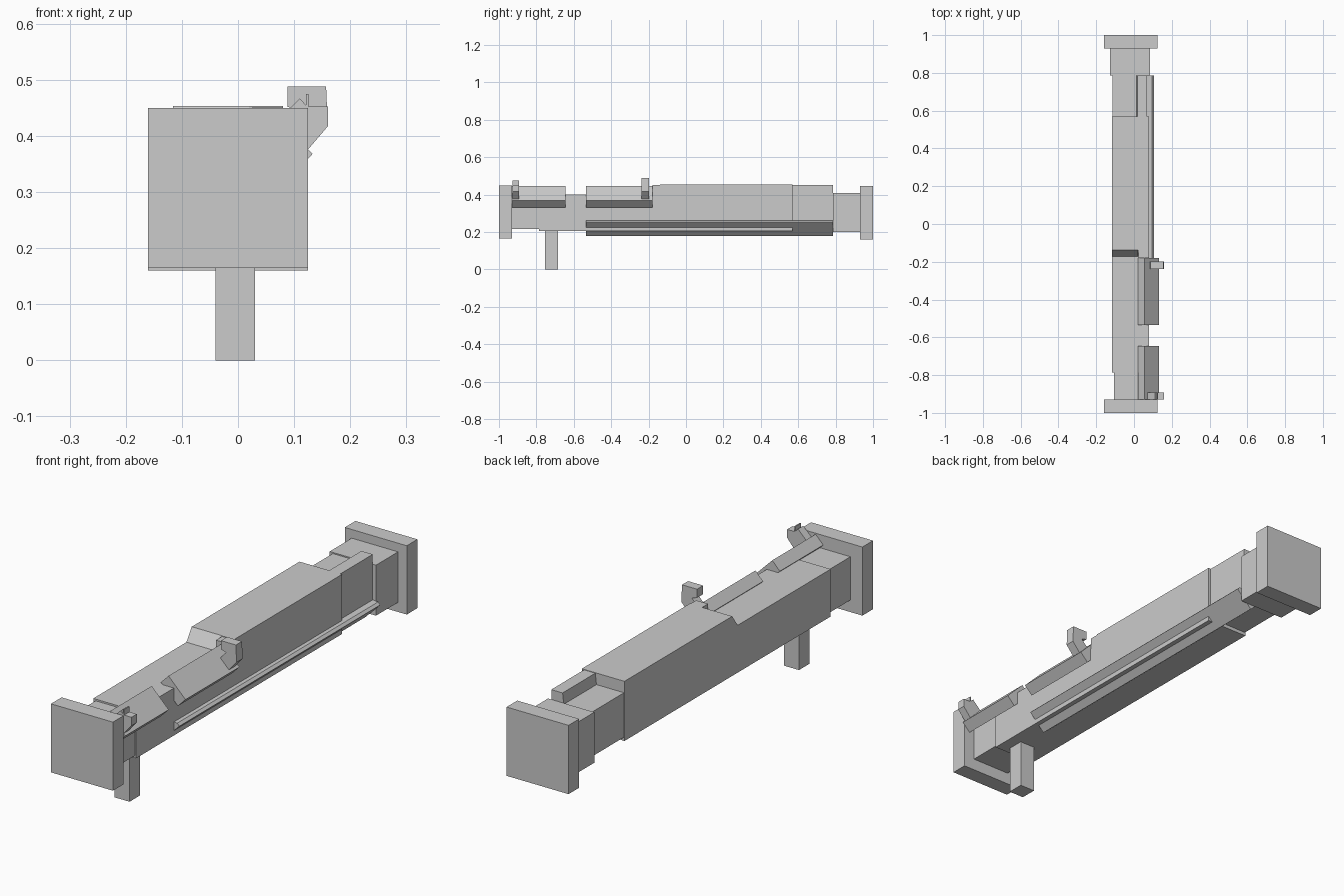
import bpy


def prism(name, profile, start, end, axis='y'):
    """Extrude a closed profile: (x, z) along y, or (y, z) along x."""
    def place(p, t):
        return (p[0], t, p[1]) if axis == 'y' else (t, p[0], p[1])
    n = len(profile)
    verts = [place(p, start) for p in profile] + [place(p, end) for p in profile]
    faces = [tuple(range(n)), tuple(range(2 * n - 1, n - 1, -1))]
    faces += [(i, i + n, (i + 1) % n + n, (i + 1) % n) for i in range(n)]
    mesh = bpy.data.meshes.new(name)
    mesh.from_pydata(verts, [], faces)
    area = sum(profile[i][0] * profile[(i + 1) % n][1]
               - profile[(i + 1) % n][0] * profile[i][1] for i in range(n))
    # keep the normals pointing outward whichever way the profile winds
    if (area > 0) == (axis == 'x'):
        mesh.flip_normals()
    obj = bpy.data.objects.new(name, mesh)
    bpy.context.collection.objects.link(obj)
    return obj


def box(name, x0, x1, y0, y1, z0, z1):
    return prism(name, [(x0, z0), (x1, z0), (x1, z1), (x0, z1)], y0, y1)


# End caps and the necks behind them
box("front_cap", -0.16, 0.125, -1.0, -0.93, 0.165, 0.45)
box("rear_cap", -0.16, 0.125, 0.93, 1.0, 0.16, 0.446)
box("front_neck", -0.105, 0.075, -0.93, -0.785, 0.215, 0.395)
box("rear_neck", -0.128, 0.085, 0.785, 0.93, 0.2, 0.41)

# Main tube, slimmer toward the rear
box("main_tube", -0.116, 0.08, -0.785, 0.57, 0.205, 0.402)
box("rear_tube", -0.114, 0.07, 0.57, 0.785, 0.22, 0.405)

# Raised housing with sloped front, plus the rear rail on its right
prism("upper_housing", [(-0.178, 0.395), (-0.138, 0.453), (0.57, 0.453),
                        (0.57, 0.395)], -0.116, 0.02, 'x')
box("upper_housing_right", 0.02, 0.08, -0.14, 0.57, 0.395, 0.453)
box("housing_latch", 0.025, 0.079, -0.18, -0.14, 0.395, 0.451)
prism("rear_top_rail", [(0.012, 0.4), (0.07, 0.4), (0.07, 0.451), (0.018, 0.451)],
      0.57, 0.785)

# Slanted rail along the lower right edge
prism("lower_rail", [(0.07, 0.262), (0.095, 0.26), (0.105, 0.25),
                     (0.035, 0.18), (0.0, 0.21)], -0.535, 0.785)

# Two tilted sight mounts
mount = [(0.133, 0.368), (0.055, 0.446), (0.02, 0.41), (0.098, 0.332)]
for name, y0, y1 in (("front_mount", -0.93, -0.645), ("rear_mount", -0.535, -0.18)):
    prism(name, mount, y0, y1)

# Sights on bent arms
prism("front_sight", [(0.125, 0.376), (0.16, 0.417), (0.16, 0.452), (0.126, 0.452),
                      (0.126, 0.475), (0.121, 0.475), (0.121, 0.455), (0.11, 0.467),
                      (0.072, 0.429)], -0.928, -0.893)
prism("rear_sight", [(0.125, 0.376), (0.16, 0.417), (0.157, 0.488), (0.088, 0.488),
                     (0.088, 0.452), (0.112, 0.445), (0.085, 0.416)], -0.238, -0.198)

# Grip
box("grip", -0.04, 0.03, -0.755, -0.685, 0.0, 0.21)
